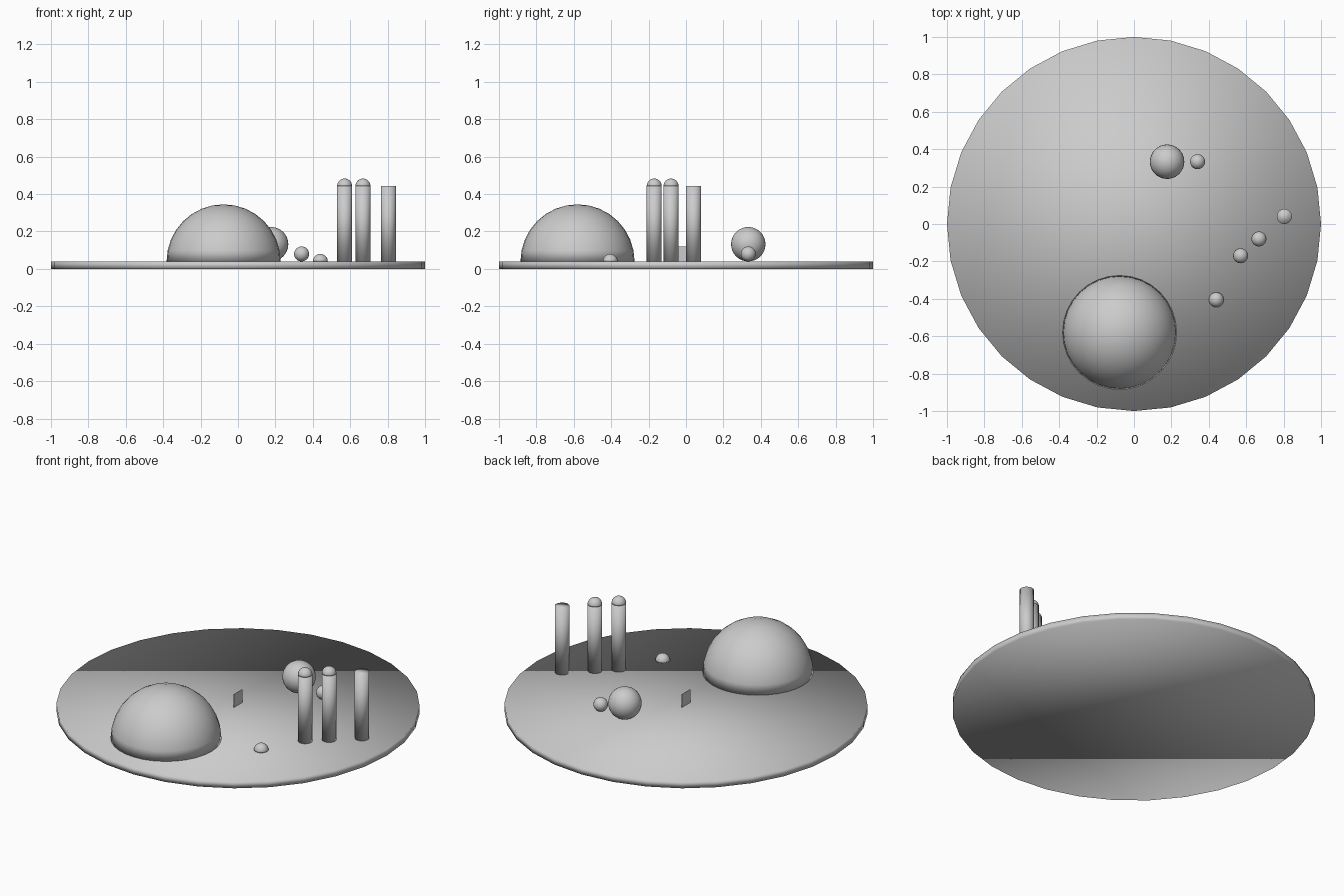
import bpy, bmesh
from mathutils import Matrix, Vector

if "Cube" in bpy.data.objects:
    bpy.data.objects.remove(bpy.data.objects["Cube"])

grey = bpy.data.materials.new("light_grey")
grey.diffuse_color = (0.6, 0.6, 0.6, 1)
grey.use_nodes = True
grey.node_tree.nodes["Principled BSDF"].inputs["Base Color"].default_value = grey.diffuse_color

GROUND = 0.04  # top of the base disc


def finish(name, bm, smooth=True):
    mesh = bpy.data.meshes.new(name)
    bmesh.ops.recalc_face_normals(bm, faces=bm.faces)
    for f in bm.faces:
        f.smooth = smooth
    bm.to_mesh(mesh)
    bm.free()
    mesh.materials.append(grey)
    obj = bpy.data.objects.new(name, mesh)
    bpy.context.collection.objects.link(obj)
    return obj


def cylinder(name, x, y, r, z0, z1):
    bm = bmesh.new()
    bmesh.ops.create_cone(bm, cap_ends=True, segments=32, radius1=r, radius2=r,
                          depth=z1 - z0,
                          matrix=Matrix.Translation((x, y, (z0 + z1) / 2)))
    return finish(name, bm)


def ball(name, x, y, z, r, half=False):
    bm = bmesh.new()
    bmesh.ops.create_uvsphere(bm, u_segments=32, v_segments=16, radius=r)
    if half:  # keep the upper half and close its underside
        low = [v for v in bm.verts if v.co.z < -r * 0.01]
        bmesh.ops.delete(bm, geom=low, context='VERTS')
        rim = [e for e in bm.edges if e.is_boundary]
        bmesh.ops.contextual_create(bm, geom=rim)
    bmesh.ops.translate(bm, verts=bm.verts, vec=Vector((x, y, z)))
    return finish(name, bm)


# Base disc
cylinder("base_disc", 0, 0, 1.0, 0, GROUND)

# Domes rising from the base
ball("large_dome", -0.077, -0.58, GROUND, 0.305, half=True)
ball("small_dome", 0.44, -0.405, GROUND, 0.04, half=True)

# Balls resting on the base
ball("large_ball", 0.177, 0.333, GROUND + 0.092, 0.092)
ball("small_ball", 0.34, 0.333, GROUND + 0.04, 0.04)

# Columns, two of them with round caps
for i, (x, y, capped) in enumerate([(0.57, -0.17, True), (0.668, -0.08, True),
                                    (0.804, 0.04, False)], 1):
    cylinder(f"column_{i}", x, y, 0.04, GROUND, 0.443)
    if capped:
        ball(f"column_cap_{i}", x, y, 0.443, 0.04, half=True)

# Small thin upright plate at the centre
bm = bmesh.new()
bmesh.ops.create_cube(bm, size=1, matrix=Matrix.Translation((0, 0, GROUND + 0.04))
                      @ Matrix.Diagonal((0.002, 0.08, 0.08, 1)))
finish("centre_plate", bm, smooth=False)
